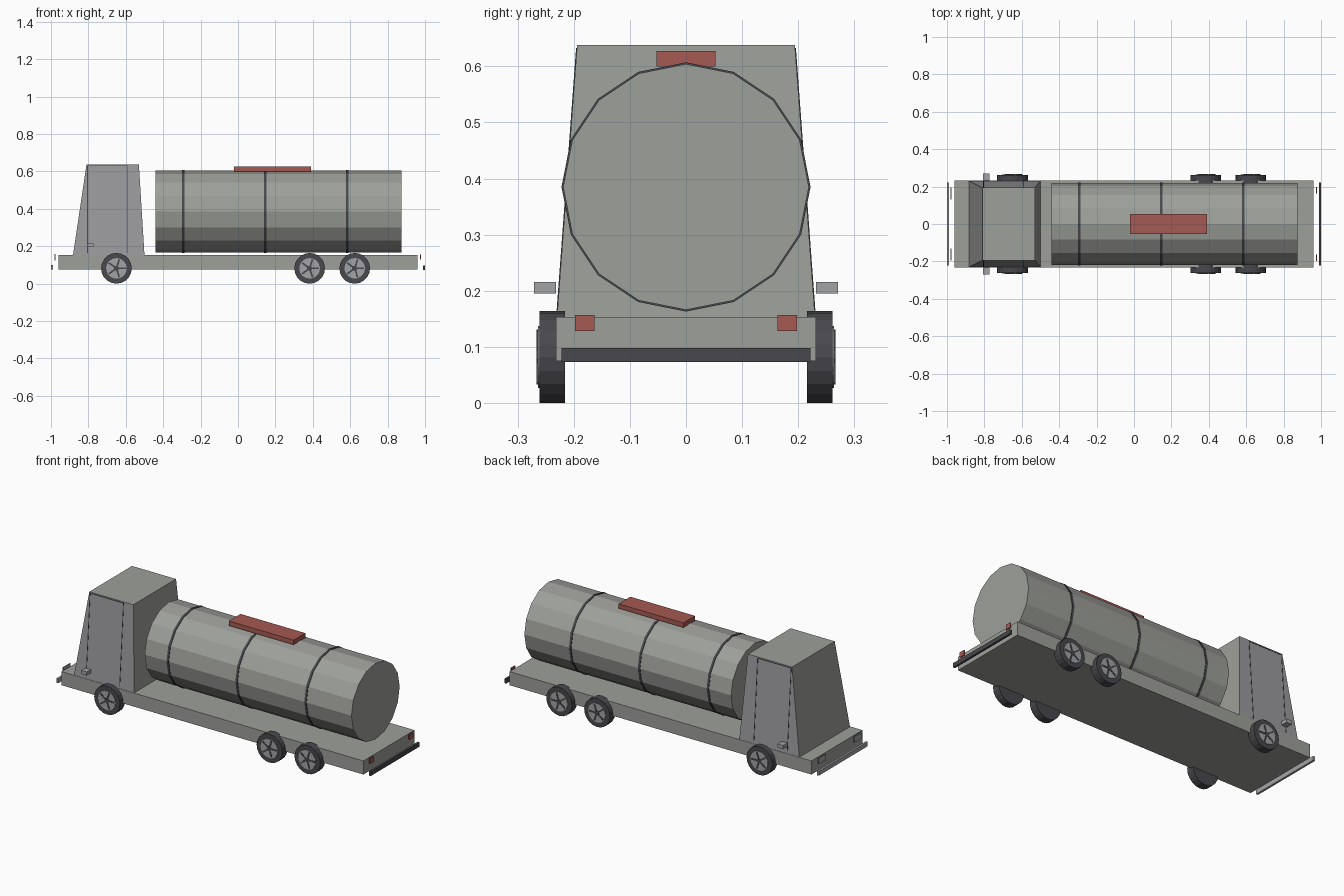
import bpy, bmesh, math
from mathutils import Matrix

if "Cube" in bpy.data.objects:
    bpy.data.objects.remove(bpy.data.objects["Cube"])


def material(name, r, g, b):
    m = bpy.data.materials.new(name)
    m.diffuse_color = (r, g, b, 1)
    m.use_nodes = True
    m.node_tree.nodes["Principled BSDF"].inputs["Base Color"].default_value = m.diffuse_color
    return m


BODY = material("body_grey", 0.34, 0.35, 0.325)
SIDE = material("cab_side_grey", 0.33, 0.33, 0.345)
LIGHT = material("light_grey", 0.36, 0.37, 0.38)
DARK = material("dark_rubber", 0.065, 0.065, 0.075)
RED = material("signal_red", 0.38, 0.10, 0.085)


def finish(name, bm, *mats):
    bmesh.ops.recalc_face_normals(bm, faces=bm.faces[:])
    me = bpy.data.meshes.new(name)
    bm.to_mesh(me)
    bm.free()
    for m in mats:
        me.materials.append(m)
    ob = bpy.data.objects.new(name, me)
    bpy.context.collection.objects.link(ob)
    return ob


def box(name, mat, x, y, z):
    """Box from (min, max) ranges."""
    bm = bmesh.new()
    bmesh.ops.create_cube(bm, size=1)
    for v in bm.verts:
        v.co = [lo if c < 0 else hi for c, (lo, hi) in zip(v.co, (x, y, z))]
    return finish(name, bm, mat)


def cylinder(name, mat, axis, center, radius, depth, sides, turn=0):
    bm = bmesh.new()
    bmesh.ops.create_cone(bm, cap_ends=True, segments=sides,
                          radius1=radius, radius2=radius, depth=depth)
    rot = Matrix.Rotation(math.pi / 2, 4, 'Y' if axis == 'X' else 'X')
    bm.transform(Matrix.Translation(center) @ rot @ Matrix.Rotation(turn, 4, 'Z'))
    return finish(name, bm, mat)


# Flat chassis
box("chassis", BODY, (-0.96, 0.96), (-0.232, 0.232), (0.075, 0.153))

# Tapered cab
Z0, Z1, Y0, Y1 = 0.153, 0.638, 0.230, 0.194
bm = bmesh.new()
bmesh.ops.create_cube(bm, size=1)
for v in bm.verts:
    top = v.co.z > 0
    x = (-0.81 if top else -0.882) if v.co.x < 0 else (-0.53 if top else -0.50)
    y = math.copysign(Y1 if top else Y0, v.co.y)
    v.co = (x, y, Z1 if top else Z0)
bm.normal_update()
for f in bm.faces:
    f.material_index = 1 if abs(f.normal.y) > 0.7 else 0
finish("cab", bm, BODY, SIDE)


# Door seams lying on the sloped cab sides
def seam(name, side, x0, x1, z0, z1):
    bm = bmesh.new()
    bmesh.ops.create_cube(bm, size=1)
    for v in bm.verts:
        z = z0 if v.co.z < 0 else z1
        face = Y0 + (Y1 - Y0) * (z - Z0) / (Z1 - Z0)
        off = 0.0015 if v.co.y > 0 else -0.002
        v.co = (x0 if v.co.x < 0 else x1, side * (face + off), z)
    finish(name, bm, DARK)


for s in (-1, 1):
    seam("door_seam_front", s, -0.807, -0.803, 0.165, 0.632)
    seam("door_seam_rear", s, -0.594, -0.590, 0.165, 0.632)
    seam("door_seam_top", s, -0.807, -0.590, 0.629, 0.633)
    # Side mirror blocks
    ys = sorted((s * 0.232, s * 0.271))
    box("side_mirror", LIGHT, (-0.808, -0.773), ys, (0.195, 0.216))
    # Lamps
    box("headlight", LIGHT, (-0.98, -0.975), sorted((s * 0.13, s * 0.195)), (0.125, 0.158))
    box("tail_light", RED, (0.972, 0.978), sorted((s * 0.163, s * 0.198)), (0.128, 0.157))

# Bumpers
box("front_bumper", LIGHT, (-1.0, -0.988), (-0.222, 0.222), (0.075, 0.1))
box("rear_bumper", DARK, (0.988, 1.0), (-0.222, 0.222), (0.073, 0.098))

# Tank with straps and top walkway
cylinder("tank", BODY, 'X', (0.2175, 0, 0.385), 0.219, 1.315, 16)
for x in (-0.293, 0.145, 0.583):
    cylinder("tank_strap", DARK, 'X', (x, 0, 0.385), 0.222, 0.013, 16)
box("top_hatch", RED, (-0.021, 0.391), (-0.053, 0.053), (0.60, 0.627))

# Wheels: tyre, rim disc, five spokes and centre cap
for x in (-0.65, 0.383, 0.624):
    for s in (-1, 1):
        cylinder("tyre", DARK, 'Y', (x, s * 0.2385, 0.082), 0.082, 0.045, 20)
        cylinder("rim", LIGHT, 'Y', (x, s * 0.2615, 0.082), 0.055, 0.005, 20)
        cylinder("hub_cap", DARK, 'Y', (x, s * 0.2635, 0.082), 0.014, 0.006, 10)
        bm = bmesh.new()
        for i in range(5):
            vs = bmesh.ops.create_cube(bm, size=1)["verts"]
            m = (Matrix.Translation((x, s * 0.264, 0.082))
                 @ Matrix.Rotation(i * math.tau / 5, 4, 'Y')
                 @ Matrix.Translation((0.027, 0, 0))
                 @ Matrix.Diagonal((0.046, 0.004, 0.009, 1)))
            bmesh.ops.transform(bm, matrix=m, verts=vs)
        finish("wheel_spokes", bm, DARK)
